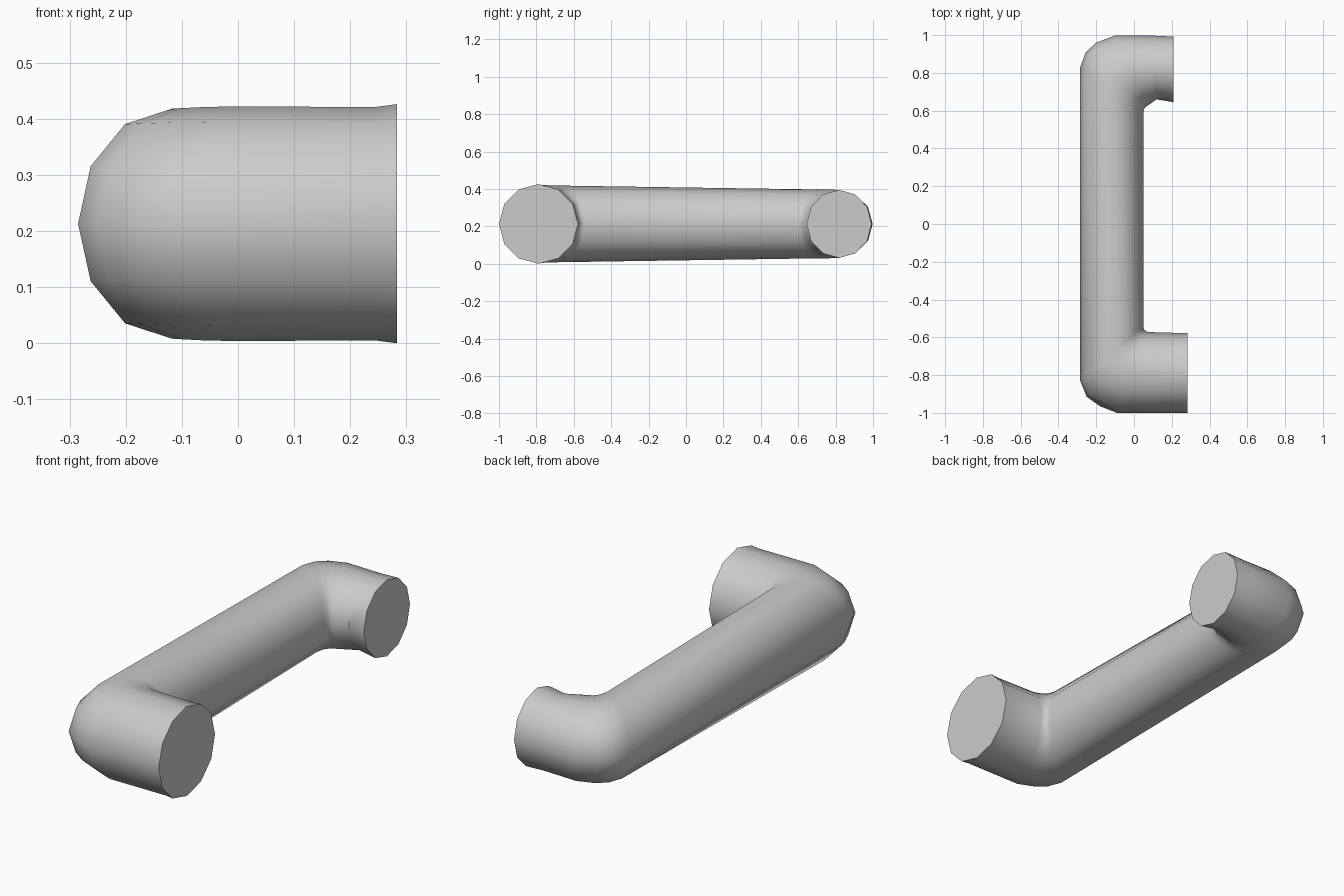
import bpy
import bmesh
from math import cos, sin, pi, radians
from mathutils import Vector

cube = bpy.data.objects.get("Cube")
if cube:
    bpy.data.objects.remove(cube)

SIDES = 12
MID_Z = 0.213


def make_material(name, value):
    mat = bpy.data.materials.new(name)
    mat.use_nodes = True
    color = (value, value, value, 1)
    mat.diffuse_color = color
    mat.node_tree.nodes["Principled BSDF"].inputs["Base Color"].default_value = color
    return mat


def ring(bm, inner, outer, half_height):
    """Elliptical section spanning from the inner to the outer edge of the pipe."""
    a, b = Vector(inner), Vector(outer)
    centre, reach = (a + b) / 2, (a - b) / 2
    verts = []
    for i in range(SIDES):
        t = 2 * pi * i / SIDES
        p = centre + reach * cos(t)
        verts.append(bm.verts.new((p.x, p.y, MID_Z + half_height * sin(t))))
    return verts


# Sections along the pipe: inner edge, outer edge, half height
front_leg = [
    ((0.283, -0.577), (0.283, -1.0), 0.213),
    ((0.245, -0.577), (0.245, -1.0), 0.208),
    ((0.075, -0.572), (-0.09, -1.0), 0.209),
]
front_elbow = [
    ((0.06, -0.565), (-0.18, -0.965), 0.208),
    ((0.052, -0.555), (-0.25, -0.915), 0.206),
    ((0.05, -0.54), (-0.285, -0.83), 0.205),
]
rear_elbow = [
    ((0.05, 0.58), (-0.285, 0.83), 0.184),
    ((0.052, 0.605), (-0.255, 0.91), 0.184),
    ((0.058, 0.617), (-0.2, 0.96), 0.183),
    ((0.07, 0.625), (-0.1, 0.998), 0.182),
]
rear_leg = [
    ((0.12, 0.66), (0.11, 0.997), 0.173),
    ((0.21, 0.645), (0.21, 0.992), 0.182),
]

# Pull handle: one bent pipe with flat ends
bm = bmesh.new()
rings = [ring(bm, *s) for s in front_leg + front_elbow + rear_elbow + rear_leg]
for r0, r1 in zip(rings, rings[1:]):
    for i in range(SIDES):
        j = (i + 1) % SIDES
        bm.faces.new((r0[i], r0[j], r1[j], r1[i]))
bm.faces.new(rings[0])
bm.faces.new(rings[-1])
bmesh.ops.recalc_face_normals(bm, faces=bm.faces)

mesh = bpy.data.meshes.new("pull_handle")
bm.to_mesh(mesh)
bm.free()
mesh.materials.append(make_material("plain grey", 0.6))
handle = bpy.data.objects.new("pull_handle", mesh)
bpy.context.collection.objects.link(handle)

# Smooth pipe with crisp end caps and inner corners
bpy.ops.object.select_all(action="DESELECT")
handle.select_set(True)
bpy.context.view_layer.objects.active = handle
bpy.ops.object.shade_smooth_by_angle(angle=radians(35))
